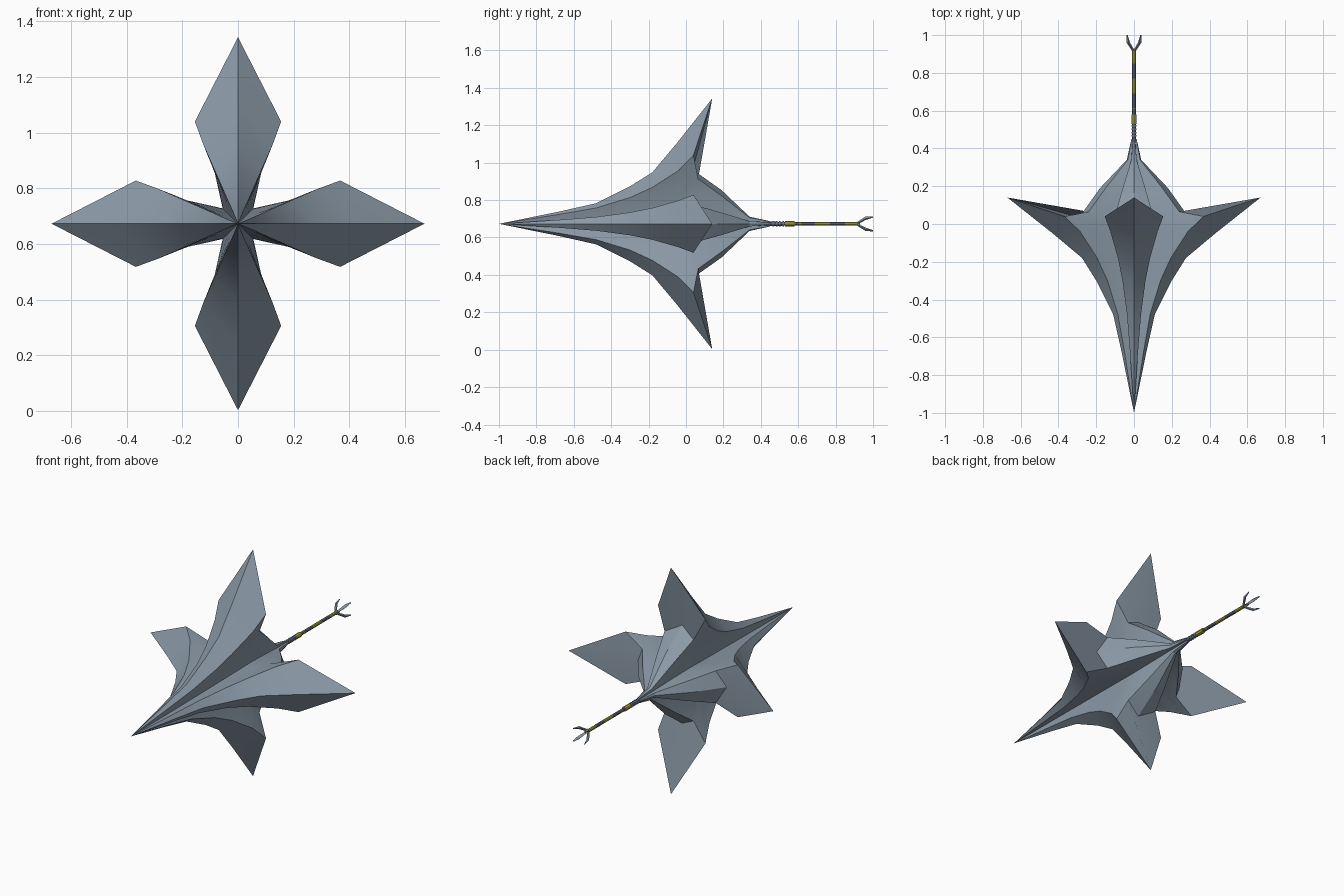
import bpy, bmesh, math
from mathutils import Vector, Matrix

if "Cube" in bpy.data.objects:
    bpy.data.objects.remove(bpy.data.objects["Cube"])

CZ = 0.673  # height of the long axis


def mat(name, rgb):
    m = bpy.data.materials.new(name)
    m.diffuse_color = (*rgb, 1)
    m.use_nodes = True
    m.node_tree.nodes["Principled BSDF"].inputs["Base Color"].default_value = m.diffuse_color
    return m


HULL = mat("blue_grey", (0.26, 0.325, 0.39))
DARK = mat("slate_grey", (0.13, 0.15, 0.20))
YELLOW = mat("olive_yellow", (0.42, 0.39, 0.05))


def finish(bm, name, material, angle=None):
    bmesh.ops.recalc_face_normals(bm, faces=bm.faces)
    me = bpy.data.meshes.new(name)
    bm.to_mesh(me)
    bm.free()
    me.materials.append(material)
    ob = bpy.data.objects.new(name, me)
    bpy.context.collection.objects.link(ob)
    if angle:
        bpy.ops.object.select_all(action='DESELECT')
        bpy.context.view_layer.objects.active = ob
        ob.select_set(True)
        bpy.ops.object.shade_smooth_by_angle(angle=math.radians(angle))
    return ob


# Cross sections of one petal, each point (radial, sideways, y):
# ridge, outer edge, inner edge, valley
SECTIONS = [
    [(.065, 0, -.68), (.050, .021, -.68), (.032, .016, -.68), (.011, .011, -.68)],
    [(.110, 0, -.48), (.085, .037, -.48), (.050, .027, -.48), (.020, .020, -.48)],
    [(.200, 0, -.30), (.140, .061, -.30), (.075, .040, -.30), (.030, .030, -.30)],
    [(.275, 0, -.18), (.195, .085, -.18), (.100, .050, -.18), (.037, .037, -.18)],
    [(.430, 0, -.05), (.285, .125, -.04), (.150, .070, -.06), (.046, .046, -.06)],
    [(.670, 0, .14), (.367, .155, .04), (.190, .083, .00), (.052, .052, .00)],
    [(.290, 0, .035), (.240, .095, .065), (.180, .083, .03), (.055, .055, .05)],
    [(.180, 0, .19), (.150, .060, .19), (.105, .052, .19), (.042, .042, .19)],
    [(.038, 0, .34), (.032, .014, .34), (.024, .014, .34), (.013, .013, .34)],
    [(.014, 0, .45), (.013, .005, .45), (.011, .006, .45), (.008, .008, .45)],
]


# Four petalled hull lofted along y
def build_hull():
    bm = bmesh.new()
    nose = bm.verts.new((0, -1, CZ))
    rings = []
    for sec in SECTIONS:
        ridge, edge, inner, valley = sec
        flip = lambda p: (p[0], -p[1], p[2])
        unit = [flip(inner), flip(edge), ridge, edge, inner, valley]
        ring = []
        for k in range(4):
            c, s = math.cos(k * math.pi / 2), math.sin(k * math.pi / 2)
            for r, w, y in unit:
                ring.append(bm.verts.new((r * c - w * s, y, CZ + r * s + w * c)))
        rings.append(ring)
    n = len(rings[0])
    for i in range(n):
        j = (i + 1) % n
        bm.faces.new((nose, rings[0][i], rings[0][j]))
        for a, b in zip(rings, rings[1:]):
            bm.faces.new((a[i], a[j], b[j], b[i]))
    bm.faces.new(rings[-1])
    return finish(bm, "petal_hull", HULL, 25)


# Straight tube along y
def tube(name, y0, y1, r0, r1, material, sides=8):
    bm = bmesh.new()
    bmesh.ops.create_cone(bm, cap_ends=True, segments=sides, radius1=r0, radius2=r1,
                          depth=y1 - y0)
    m = Matrix.Translation((0, (y0 + y1) / 2, CZ)) @ Matrix.Rotation(-math.pi / 2, 4, 'X')
    bmesh.ops.transform(bm, matrix=m, verts=bm.verts)
    return finish(bm, name, material)


# Bent prong of the tail claw, as a tapering square bar
def prong(name, ang):
    bm = bmesh.new()
    out = Vector((math.cos(ang), 0, math.sin(ang)))
    side = Vector((-math.sin(ang), 0, math.cos(ang)))
    rings = []
    for r, y, t, w in [(.006, .918, .005, .005), (.042, .960, .005, .008), (.052, 1.0, .002, .003)]:
        c = Vector((0, y, CZ)) + out * r
        rings.append([bm.verts.new(c + out * t * a + side * w * b)
                      for a, b in ((1, 1), (1, -1), (-1, -1), (-1, 1))])
    for a, b in zip(rings, rings[1:]):
        for i in range(4):
            j = (i + 1) % 4
            bm.faces.new((a[i], a[j], b[j], b[i]))
    bm.faces.new(rings[0])
    bm.faces.new(rings[-1])
    return finish(bm, name, HULL)


build_hull()

# Tail rod: neck, ribs, collar and alternating bands
tube("rod_neck", .44, .53, .012, .010, DARK)
for i in range(4):
    y = .462 + i * .018
    tube(f"neck_rib_{i + 1}", y, y + .008, .014, .014, HULL)
tube("yellow_collar", .53, .58, .014, .014, YELLOW)
BANDS = [.58, .605, .615, .69, .77, .85, .93]
for i, (a, b) in enumerate(zip(BANDS, BANDS[1:])):
    tube(f"rod_band_{i + 1}", a, b, .0095, .0095, YELLOW if i in (1, 3, 5) else DARK)

# Tail claw
for k in range(4):
    prong(f"claw_prong_{k + 1}", math.pi / 4 + k * math.pi / 2)
